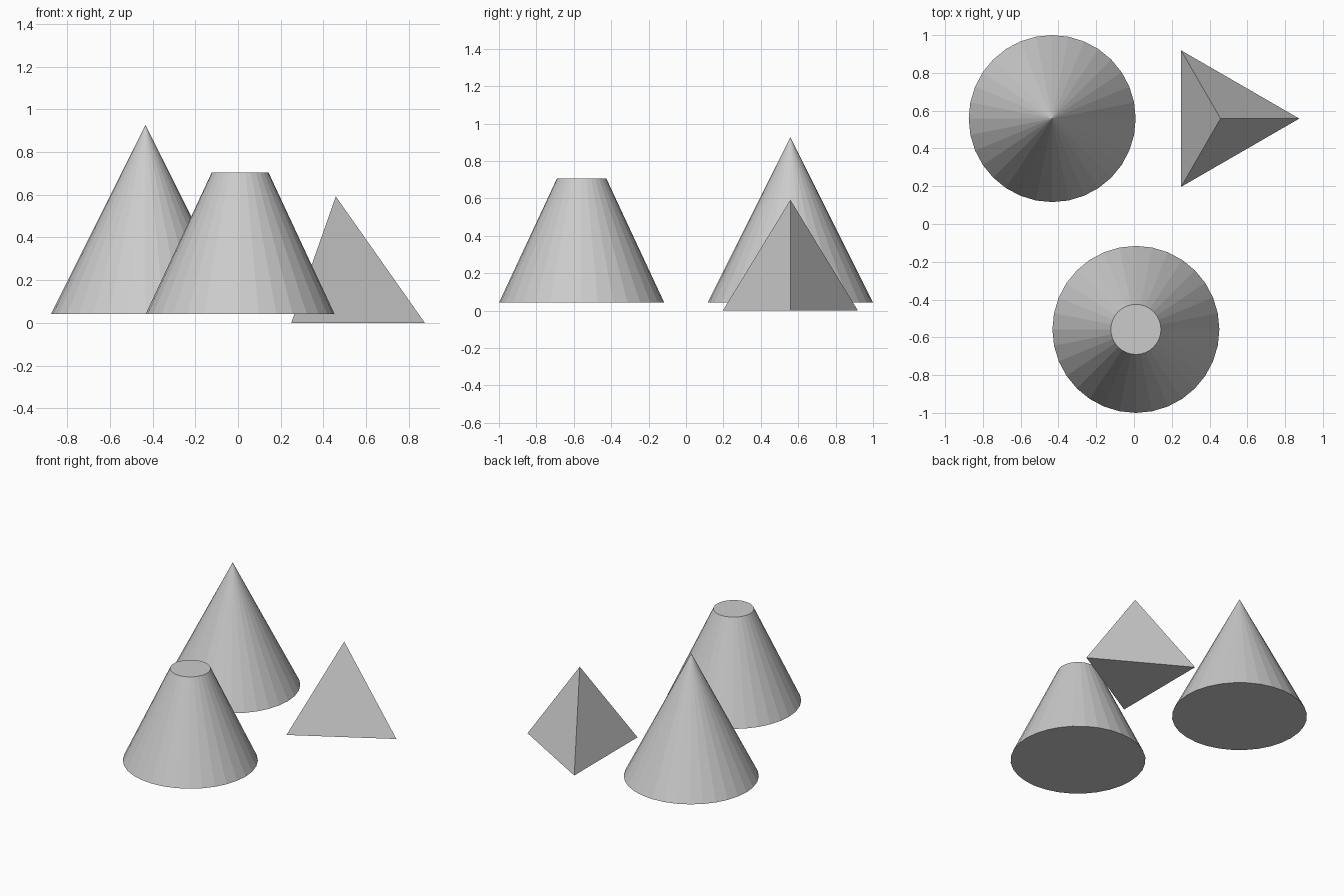
import bpy, bmesh
from math import cos, sin, tau

if "Cube" in bpy.data.objects:
    bpy.data.objects.remove(bpy.data.objects["Cube"])


def tapered(name, x, y, z, sides, r_base, height, r_top=0.0):
    """Capped flat-faced cone, frustum or pyramid with a vertex on +x."""
    bm = bmesh.new()

    def ring(r, h):
        return [bm.verts.new((r * cos(tau * i / sides), r * sin(tau * i / sides), h))
                for i in range(sides)]

    base = ring(r_base, 0)
    bm.faces.new(base[::-1])
    if r_top:
        top = ring(r_top, height)
        bm.faces.new(top)
    else:
        top = [bm.verts.new((0, 0, height))] * sides
    for i in range(sides):
        j = (i + 1) % sides
        bm.faces.new([base[i], base[j], top[j]] + ([top[i]] if r_top else []))
    mesh = bpy.data.meshes.new(name)
    bm.to_mesh(mesh)
    bm.free()
    obj = bpy.data.objects.new(name, mesh)
    obj.location = (x, y, z)
    bpy.context.collection.objects.link(obj)
    return obj


# Pointed cone at the back left
tapered("cone", -0.433, 0.558, 0.042, 32, 0.442, 0.884)
# Cut-off cone at the front
tapered("truncated_cone", 0.01, -0.558, 0.042, 32, 0.442, 0.663, 0.1326)
# Tetrahedron at the back right
tapered("tetrahedron", 0.458, 0.558, 0.0, 3, 0.417, 0.592)
